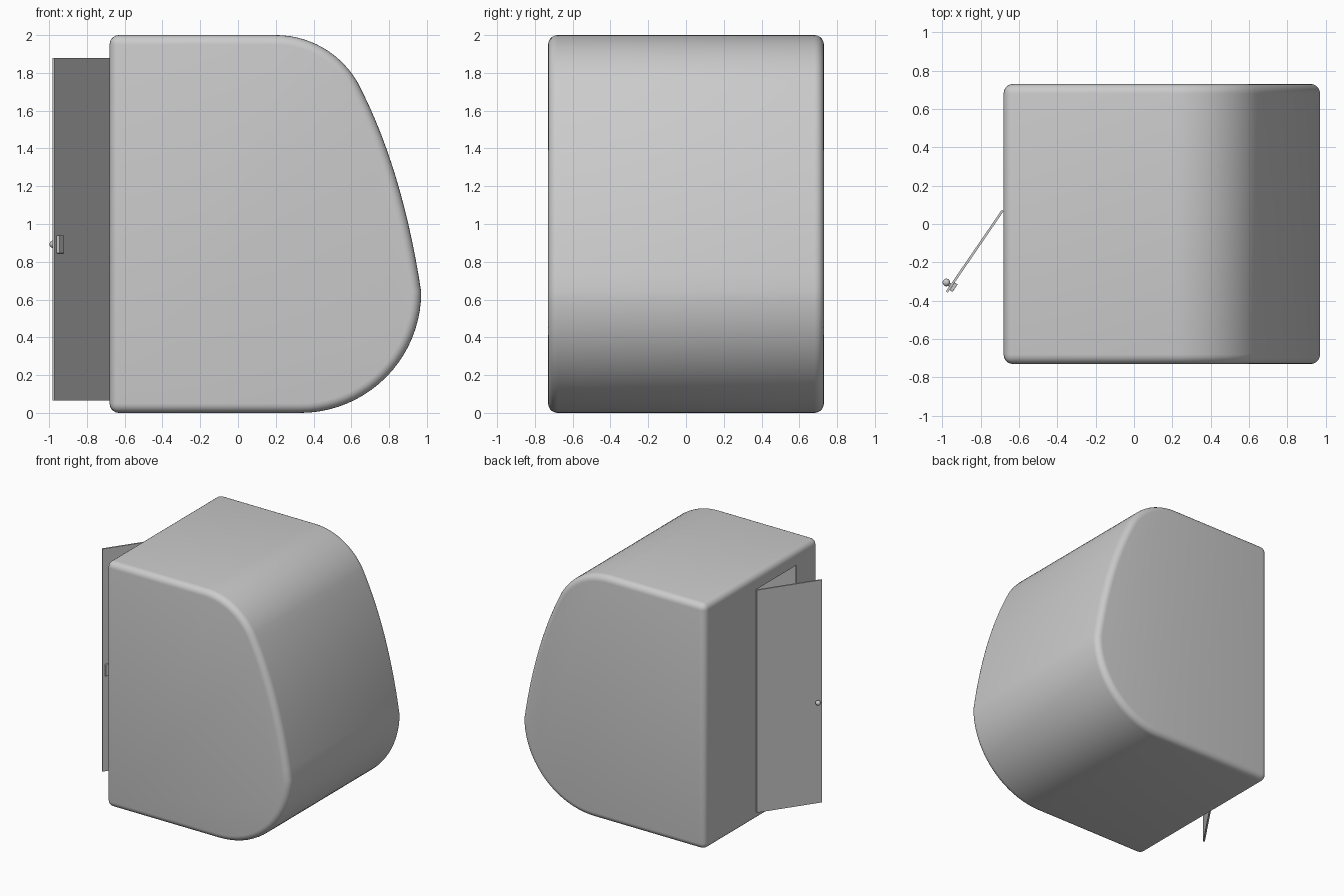
import bpy, bmesh, math
from mathutils import Matrix

if "Cube" in bpy.data.objects:
    bpy.data.objects.remove(bpy.data.objects["Cube"])

HALF_Y = 0.73
HINGE = (-0.685, 0.07)
DOOR_W, DOOR_Z0, DOOR_Z1 = 0.515, 0.065, 1.88


def new_object(name, bm):
    mesh = bpy.data.meshes.new(name)
    bm.normal_update()
    bm.to_mesh(mesh)
    bm.free()
    ob = bpy.data.objects.new(name, mesh)
    bpy.context.collection.objects.link(ob)
    return ob


def activate(ob):
    bpy.ops.object.select_all(action='DESELECT')
    ob.select_set(True)
    bpy.context.view_layer.objects.active = ob


def box(name, x, y, z, bevel=0):
    bm = bmesh.new()
    size = [b - a for a, b in (x, y, z)]
    mid = [(a + b) / 2 for a, b in (x, y, z)]
    bmesh.ops.create_cube(bm, size=1, matrix=Matrix.Translation(mid) @ Matrix.Diagonal((*size, 1)))
    if bevel:
        bmesh.ops.bevel(bm, geom=bm.edges[:], offset=bevel, segments=2, profile=0.5, affect='EDGES')
    return new_object(name, bm)


def arc(cx, cz, r, a0, a1, n):
    angles = [math.radians(a0 + (a1 - a0) * i / n) for i in range(n + 1)]
    return [(cx + r * math.cos(a), cz + r * math.sin(a)) for a in angles]


def bezier(p, c, q, n):
    ts = [i / n for i in range(1, n)]
    return [tuple((1 - t) ** 2 * p[k] + 2 * t * (1 - t) * c[k] + t * t * q[k] for k in (0, 1)) for t in ts]


# Side profile: flat back, rounded roof, bulging nose, round belly
roof = arc(0.2, 1.5, 0.5, 90, 30, 14)
belly = arc(0.33, 0.64, 0.64, 0, -90, 20)
profile = [(-0.68, 2)] + roof + bezier(roof[-1], (0.87, 1.3), belly[0], 14) + belly + [(-0.68, 0)]

# Cabin shell with rounded rims
bm = bmesh.new()
face = bm.faces.new([bm.verts.new((x, -HALF_Y, z)) for x, z in profile])
ext = bmesh.ops.extrude_face_region(bm, geom=[face])
bmesh.ops.translate(bm, vec=(0, 2 * HALF_Y, 0), verts=[v for v in ext['geom'] if isinstance(v, bmesh.types.BMVert)])
bmesh.ops.recalc_face_normals(bm, faces=bm.faces[:])
rims = [e for e in bm.edges if e.calc_face_angle(0) > math.radians(40)]
bmesh.ops.bevel(bm, geom=rims, offset=0.05, segments=5, profile=0.5, affect='EDGES')
cabin = new_object("cabin_shell", bm)
solid = cabin.modifiers.new("wall", 'SOLIDIFY')
solid.thickness, solid.offset = 0.012, -1

# Doorway cut through the wall
cutter = box("doorway_cutter", (-0.8, -0.6), (-0.455, 0.07), (DOOR_Z0, DOOR_Z1))
cutter.hide_render = True
cut = cabin.modifiers.new("doorway", 'BOOLEAN')
cut.object, cut.operation, cut.solver = cutter, 'DIFFERENCE', 'EXACT'
activate(cabin)
for m in ("wall", "doorway"):
    bpy.ops.object.modifier_apply(modifier=m)
bpy.data.objects.remove(cutter)
bpy.ops.object.shade_smooth_by_angle(angle=math.radians(30))

# Open door: local x runs along the leaf, +y is its inner side
door = box("door", (0, DOOR_W), (-0.006, 0.006), (DOOR_Z0, DOOR_Z1))
latch = box("inner_latch", (0.45, 0.497), (0.006, 0.024), (0.845, 0.94), 0.003)

# Outer knob on a short stem
bm = bmesh.new()
bmesh.ops.create_uvsphere(bm, u_segments=16, v_segments=10, radius=0.02,
                          matrix=Matrix.Translation((0.475, -0.03, 0.893)))
bmesh.ops.create_cone(bm, cap_ends=True, segments=12, radius1=0.01, radius2=0.01, depth=0.026,
                      matrix=Matrix.Translation((0.475, -0.017, 0.893)) @ Matrix.Rotation(math.pi / 2, 4, 'X'))
knob = new_object("outer_knob", bm)
activate(knob)
bpy.ops.object.shade_smooth_by_angle(angle=math.radians(40))

# Swing the leaf and its fittings about the hinge
for ob in (door, latch, knob):
    ob.location = (*HINGE, 0)
    ob.rotation_euler.z = math.atan2(-0.825, -0.565)
